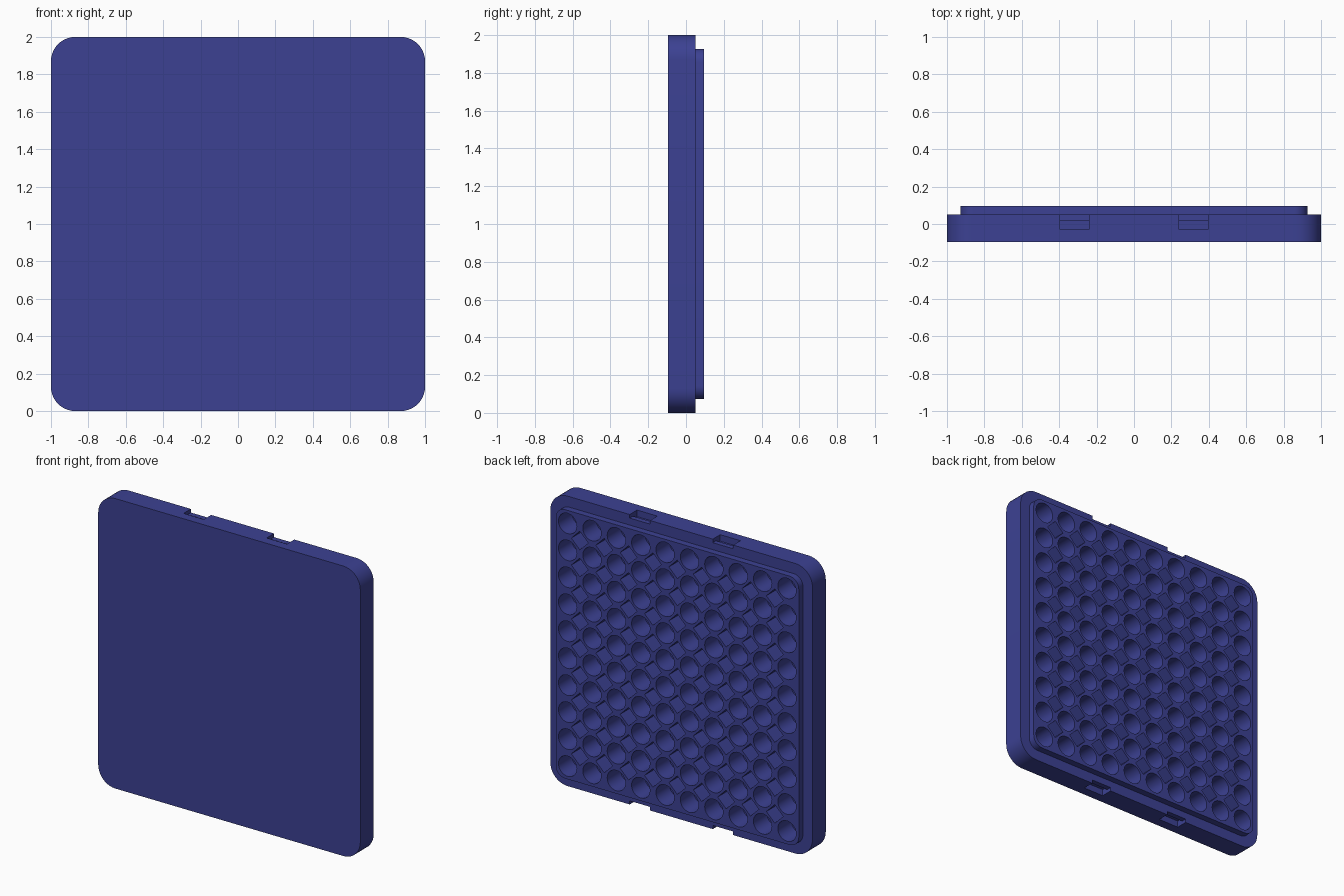
import bpy, bmesh, math
from mathutils import Matrix, Vector

if "Cube" in bpy.data.objects:
    bpy.data.objects.remove(bpy.data.objects["Cube"])

blue = bpy.data.materials.new("dark blue plastic")
blue.diffuse_color = (0.045, 0.053, 0.29, 1)
blue.use_nodes = True
blue.node_tree.nodes["Principled BSDF"].inputs["Base Color"].default_value = blue.diffuse_color

FRONT, SHOULDER, BACK, FLOOR = -0.095, 0.05, 0.095, -0.05
PITCH, COUNT = 0.186, 10


def rounded_loop(bm, half, radius, y, steps=10):
    """Ring of vertices around a rounded square, at depth y."""
    ring = []
    for q, (sx, sz) in enumerate([(1, 1), (-1, 1), (-1, -1), (1, -1)]):
        for i in range(steps + 1):
            a = math.pi / 2 * (q + i / steps)
            ring.append(bm.verts.new((sx * (half - radius) + radius * math.cos(a), y,
                                      1 + sz * (half - radius) + radius * math.sin(a))))
    return ring


def make_object(name, bm):
    bmesh.ops.recalc_face_normals(bm, faces=bm.faces)
    mesh = bpy.data.meshes.new(name)
    bm.to_mesh(mesh)
    bm.free()
    mesh.materials.append(blue)
    obj = bpy.data.objects.new(name, mesh)
    bpy.context.collection.objects.link(obj)
    return obj


# Tray: thick rounded slab with a narrower raised deck on its back
bm = bmesh.new()
rings = [rounded_loop(bm, *r) for r in [(1, 0.13, FRONT), (1, 0.13, SHOULDER),
                                        (0.927, 0.07, SHOULDER), (0.927, 0.07, BACK)]]
for a, b in zip(rings, rings[1:]):
    for i in range(len(a)):
        j = (i + 1) % len(a)
        bm.faces.new((a[i], a[j], b[j], b[i]))
bm.faces.new(rings[0])
bm.faces.new(rings[-1])
tray = make_object("tray", bm)


def add_pits(bm, count, radius, sides, turn):
    """Square grid of prisms that open through the deck."""
    top = BACK + 0.05
    for i in range(count):
        for k in range(count):
            x, z = (i - (count - 1) / 2) * PITCH, 1 + (k - (count - 1) / 2) * PITCH
            place = (Matrix.Translation((x, (FLOOR + top) / 2, z))
                     @ Matrix.Rotation(math.pi / 2, 4, 'X') @ Matrix.Rotation(turn, 4, 'Z'))
            bmesh.ops.create_cone(bm, cap_ends=True, segments=sides, radius1=radius,
                                  radius2=radius, depth=top - FLOOR, matrix=place)


def add_box(bm, x, y0, y1, z, depth):
    """Box centred on an outer edge, reaching the given depth into the tray."""
    m = Matrix.Translation((x, (y0 + y1) / 2, z)) @ Matrix.Diagonal((0.155, y1 - y0, depth * 2, 1))
    bmesh.ops.create_cube(bm, size=1, matrix=m)


# Cutters: round pits, diamond pits between them, stepped latch notches
pits = bmesh.new()
add_pits(pits, COUNT, 0.07, 32, 0)
add_pits(pits, COUNT - 1, 0.064, 4, 0)
deep, shallow = bmesh.new(), bmesh.new()
for x in (-0.317, 0.317):
    for z in (0, 2):
        add_box(deep, x, -0.03, 0.015, z, 0.045)
        add_box(shallow, x, 0.0, SHOULDER + 0.02, z, 0.025)

cutters = [make_object("pit_cutter", pits), make_object("latch_groove_cutter", deep),
           make_object("latch_step_cutter", shallow)]
for c in cutters:
    mod = tray.modifiers.new(c.name, 'BOOLEAN')
    mod.operation, mod.solver, mod.object = 'DIFFERENCE', 'EXACT', c

# Bake the cuts and drop the cutters
bpy.context.view_layer.objects.active = tray
tray.select_set(True)
for c in cutters:
    bpy.ops.object.modifier_apply(modifier=c.name)
for c in cutters:
    bpy.data.objects.remove(c)
bpy.ops.object.shade_smooth_by_angle(angle=math.radians(30))
